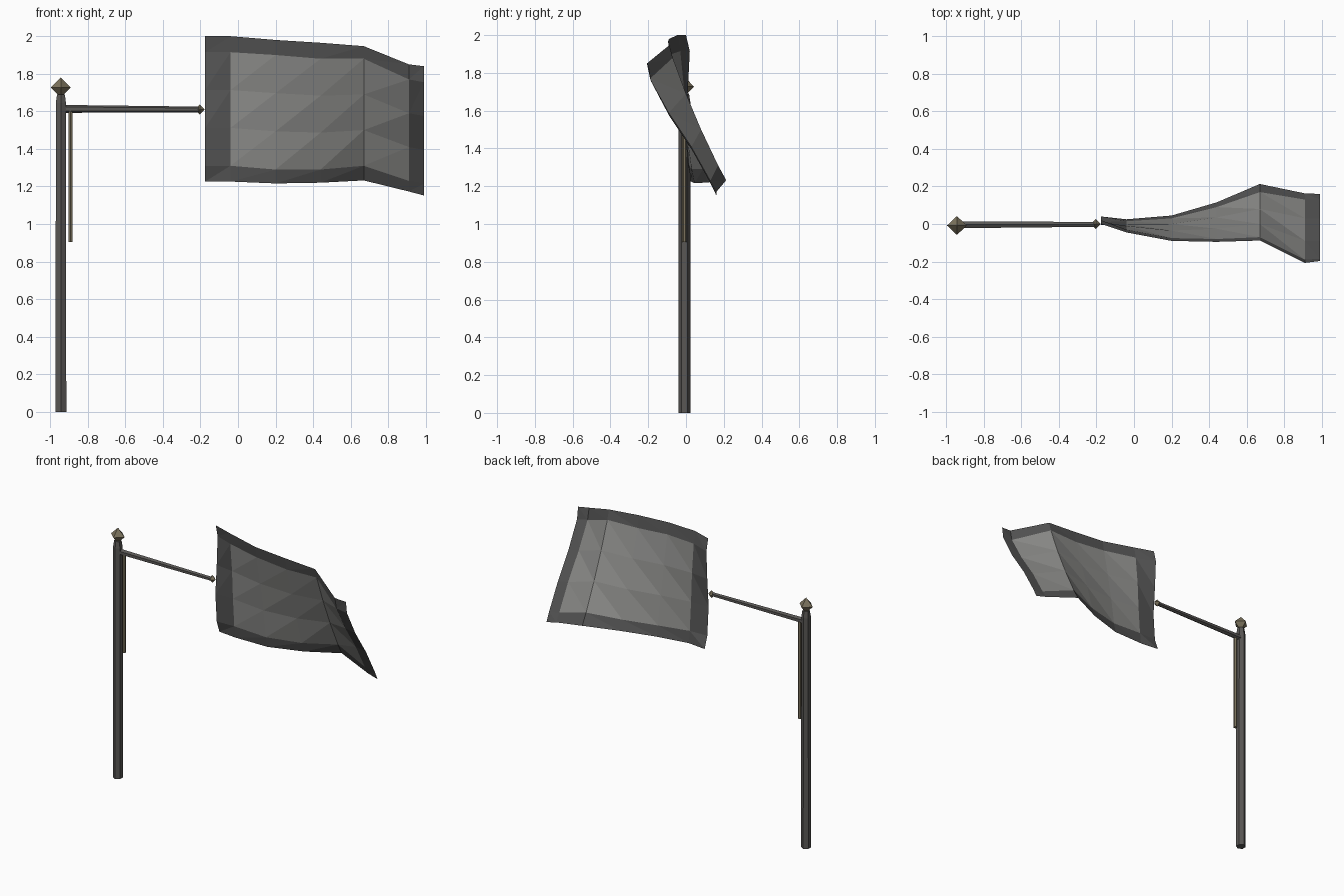
import bpy, bmesh
from mathutils import Vector

if "Cube" in bpy.data.objects:
    bpy.data.objects.remove(bpy.data.objects["Cube"])


def mat(name, c):
    m = bpy.data.materials.new(name)
    m.diffuse_color = (*c, 1)
    m.use_nodes = True
    m.node_tree.nodes["Principled BSDF"].inputs["Base Color"].default_value = m.diffuse_color
    return m


DARK = mat("dark_metal", (0.10, 0.095, 0.09))
BRASS = mat("dull_brass", (0.20, 0.17, 0.11))
CLOTH = mat("cloth", (0.27, 0.27, 0.26))
HEM = mat("hem", (0.09, 0.09, 0.09))


def finish(name, bm, mats):
    me = bpy.data.meshes.new(name)
    bm.to_mesh(me)
    bm.free()
    for m in mats:
        me.materials.append(m)
    ob = bpy.data.objects.new(name, me)
    bpy.context.collection.objects.link(ob)
    return ob


def bar(name, a, b, r1, r2, sides, m):
    """Tapered low-poly bar from a to b."""
    a, b = Vector(a), Vector(b)
    bm = bmesh.new()
    bmesh.ops.create_cone(bm, cap_ends=True, segments=sides, radius1=r1,
                          radius2=r2, depth=(b - a).length)
    # first vertex ring is turned so a corner points along x
    ob = finish(name, bm, [m])
    ob.location = (a + b) / 2
    ob.rotation_mode = 'QUATERNION'
    ob.rotation_quaternion = (b - a).to_track_quat('Z', 'Y')
    return ob


def diamond(name, c, r, h, m):
    """Octahedron finial."""
    bm = bmesh.new()
    ring = [bm.verts.new((c[0] + dx * r[0], c[1] + dy * r[1], c[2]))
            for dx, dy in ((1, 0), (0, 1), (-1, 0), (0, -1))]
    top = bm.verts.new((c[0], c[1], c[2] + h))
    bot = bm.verts.new((c[0], c[1], c[2] - h))
    for i in range(4):
        p, q = ring[i], ring[(i + 1) % 4]
        bm.faces.new((p, q, top))
        bm.faces.new((q, p, bot))
    return finish(name, bm, [m])


PX, PY = -0.943, -0.008

# upright pole with a slightly narrowed top, and its finial
bar("pole", (PX, PY, 0), (PX, PY, 1.645), 0.033, 0.031, 6, DARK).rotation_quaternion = \
    Vector((0, 0, 1)).to_track_quat('Z', 'Y')
bar("pole_cap", (PX, PY, 1.645), (PX, PY, 1.69), 0.031, 0.024, 6, DARK)
diamond("pole_finial", (PX, PY, 1.727), (0.053, 0.05), 0.053, BRASS)

# horizontal arm with end finial, and hanging cord
bar("arm", (-0.935, -0.004, 1.613), (-0.20, -0.002, 1.61), 0.021, 0.015, 6, DARK)
diamond("arm_finial", (-0.203, 0, 1.61), (0.026, 0.026), 0.027, BRASS)
bar("cord", (-0.893, PY, 0.905), (-0.893, PY, 1.605), 0.012, 0.012, 6, BRASS)

# waving flag: columns of x, hem/inner heights, and y offset per row (top to bottom)
columns = [
    (-0.175, 2.00, 1.915, 1.31, 1.226, (0.00, 0.02, 0.01, -0.005, 0.01, 0.04)),
    (-0.04, 2.00, 1.915, 1.31, 1.226, (-0.045, -0.03, -0.01, 0.0, 0.015, 0.025)),
    (0.20, 1.98, 1.90, 1.29, 1.216, (-0.09, -0.075, -0.035, 0.0, 0.03, 0.045)),
    (0.44, 1.965, 1.88, 1.29, 1.22, (-0.095, -0.08, -0.025, 0.035, 0.09, 0.115)),
    (0.67, 1.947, 1.88, 1.31, 1.232, (-0.088, -0.07, 0.0, 0.08, 0.17, 0.213)),
    (0.91, 1.85, 1.77, 1.23, 1.173, (-0.207, -0.19, -0.09, 0.03, 0.13, 0.163)),
    (0.99, 1.84, 1.755, 1.215, 1.152, (-0.197, -0.185, -0.09, 0.03, 0.13, 0.16)),
]
bm = bmesh.new()
grid = []
for x, t, it, ib, b, ys in columns:
    zs = (t, it, it + (ib - it) / 3, it + (ib - it) * 2 / 3, ib, b)
    grid.append([bm.verts.new((x, y, z)) for y, z in zip(ys, zs)])
for i in range(6):
    for j in range(5):
        tl, bl = grid[i][j], grid[i][j + 1]
        tr, br = grid[i + 1][j], grid[i + 1][j + 1]
        hem = i in (0, 5) or j in (0, 4)
        for tri in ((bl, tr, tl), (bl, br, tr)):
            bm.faces.new(tri).material_index = int(hem)
finish("flag", bm, [CLOTH, HEM])
